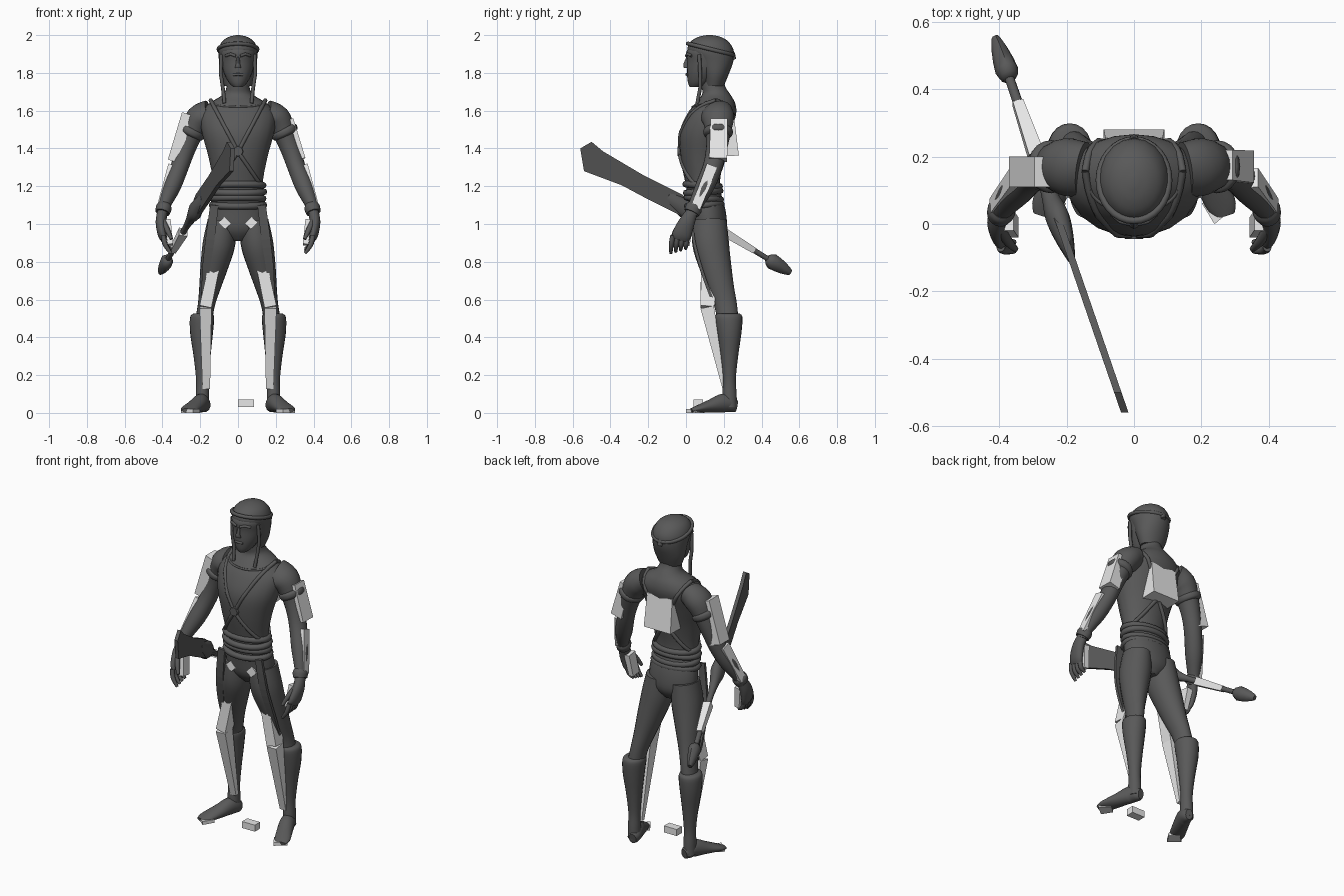
import bpy, bmesh, math
from mathutils import Vector

if "Cube" in bpy.data.objects:
    bpy.data.objects.remove(bpy.data.objects["Cube"], do_unlink=True)


def material(name, value):
    mat = bpy.data.materials.new(name)
    mat.use_nodes = True
    colour = (value, value, value, 1)
    mat.diffuse_color = colour
    node = next(n for n in mat.node_tree.nodes if n.type == "BSDF_PRINCIPLED")
    node.inputs["Base Color"].default_value = colour
    return mat


DARK = material("dark grey", 0.1)
PALE = material("pale grey", 0.8)


def finish(name, bm, mat, mirror=False, smooth=True):
    bmesh.ops.recalc_face_normals(bm, faces=bm.faces)
    mesh = bpy.data.meshes.new(name)
    bm.to_mesh(mesh)
    bm.free()
    mesh.materials.append(mat)
    if smooth:
        mesh.shade_smooth()
        mesh.set_sharp_from_angle(angle=math.radians(50))
    obj = bpy.data.objects.new(name, mesh)
    bpy.context.collection.objects.link(obj)
    if mirror:
        mod = obj.modifiers.new("mirror", "MIRROR")
        mod.use_mirror_merge = False
    return obj


def refine(rows, steps):
    """Catmull-Rom interpolation through all section values."""
    out = []
    for i in range(len(rows) - 1):
        a, b = rows[max(i - 1, 0)], rows[i]
        c, d = rows[i + 1], rows[min(i + 2, len(rows) - 1)]
        for k in range(steps):
            t = k / steps
            out.append([q + t / 2 * (r - p + t * (2 * p - 5 * q + 4 * r - s + t * (3 * (q - r) + s - p)))
                        for p, q, r, s in zip(a, b, c, d)])
    out.append(list(rows[-1]))
    return out


def loft(name, rows, mat=DARK, mirror=False, level=False, sides=20, steps=4):
    """Skin through sections (x, y, z, half width, half depth)."""
    rows = refine(rows, steps)
    pts = [Vector(r[:3]) for r in rows]
    bm = bmesh.new()
    rings = []
    turn = math.pi / 4 if sides == 4 else 0
    grow = math.sqrt(2) if sides == 4 else 1
    for i, row in enumerate(rows):
        along = pts[min(i + 1, len(pts) - 1)] - pts[max(i - 1, 0)]
        along = Vector((0, 0, 1)) if level else along.normalized()
        u = Vector((1, 0, 0))
        u = (u - along * u.dot(along)).normalized()
        v = along.cross(u)
        ring = []
        for k in range(sides):
            ang = math.tau * k / sides + turn
            ring.append(bm.verts.new(pts[i] + grow * (u * row[3] * math.cos(ang) + v * row[4] * math.sin(ang))))
        rings.append(ring)
    for a, b in zip(rings, rings[1:]):
        for k in range(sides):
            n = (k + 1) % sides
            bm.faces.new((a[k], a[n], b[n], b[k]))
    bm.faces.new(rings[0])
    bm.faces.new(rings[-1])
    return finish(name, bm, mat, mirror, sides > 4)


def block(name, start, end, mat=PALE, mirror=False):
    return loft(name, [start, end], mat, mirror, sides=4, steps=1)


def cord(name, points, radius, closed=False, mirror=False):
    curve = bpy.data.curves.new(name, "CURVE")
    curve.dimensions = "3D"
    curve.bevel_depth = radius
    curve.bevel_resolution = 2
    curve.use_fill_caps = True
    spline = curve.splines.new("POLY")
    spline.points.add(len(points) - 1)
    for p, co in zip(spline.points, points):
        p.co = (*co, 1)
    spline.use_cyclic_u = closed
    curve.materials.append(DARK)
    obj = bpy.data.objects.new(name, curve)
    bpy.context.collection.objects.link(obj)
    if mirror:
        obj.modifiers.new("mirror", "MIRROR")
    return obj


def hoop(name, y, z, rx, ry, radius, tilt=0):
    angles = [math.tau * k / 32 for k in range(32)]
    cord(name, [(rx * math.cos(a), y + ry * math.sin(a), z + tilt * math.sin(a)) for a in angles], radius, True)


# Torso and neck
torso = [(0, .13, .91, .04, .05), (0, .125, .97, .14, .09), (0, .115, 1.07, .15, .095),
         (0, .09, 1.2, .13, .09), (0, .085, 1.35, .155, .115), (0, .1, 1.48, .19, .135),
         (0, .135, 1.58, .2, .13), (0, .155, 1.64, .15, .105), (0, .16, 1.685, .08, .075),
         (0, .145, 1.73, .06, .062), (0, .135, 1.8, .055, .06)]
loft("torso", torso, level=True)

# Head, face and hair
loft("head", [(0, .05, 1.725, .025, .03), (0, .07, 1.75, .05, .06), (0, .09, 1.8, .075, .085),
              (0, .115, 1.86, .09, .11), (0, .12, 1.92, .095, .115), (0, .125, 1.98, .05, .06)], level=True)
loft("hair", [(0, .15, 1.73, .07, .05), (0, .155, 1.79, .092, .07), (0, .15, 1.86, .1, .1),
              (0, .13, 1.92, .104, .122), (0, .125, 1.965, .085, .1), (0, .125, 1.99, .05, .06),
              (0, .125, 2, .01, .015)], level=True)
loft("nose", [(0, .012, 1.885, .008, .01), (0, 0, 1.845, .012, .014), (0, .003, 1.825, .018, .014)], level=True, sides=8)
cord("brows", [(.012, .002, 1.89), (.04, .008, 1.9), (.065, .03, 1.89)], .008, mirror=True)
cord("lips", [(-.025, .012, 1.79), (0, .003, 1.792), (.025, .012, 1.79)], .007)
cord("side_locks", [(.088, .07, 1.9), (.092, .075, 1.8), (.08, .075, 1.72), (.072, .06, 1.64)], .01, mirror=True)
hoop("headband", .13, 1.925, .103, .12, .011, -.03)
loft("headband_knot", [(0, .24, 1.9, .02, .02), (0, .255, 1.87, .015, .012)], sides=8)

# Arms with bands and cuffs
loft("arms", [(.15, .16, 1.58, .07, .09), (.205, .17, 1.555, .075, .085), (.245, .17, 1.48, .06, .066),
              (.28, .16, 1.39, .052, .055), (.31, .14, 1.3, .048, .052), (.35, .1, 1.2, .048, .05),
              (.39, .05, 1.1, .033, .037), (.4, .03, 1.05, .029, .034)], mirror=True)
loft("arm_bands", [(.238, .17, 1.505, .06, .066), (.243, .17, 1.495, .073, .078),
                   (.253, .17, 1.475, .07, .076), (.258, .17, 1.465, .056, .062)], mirror=True)
loft("wrist_cuffs", [(.39, .05, 1.1, .035, .038), (.393, .042, 1.085, .042, .045),
                     (.4, .03, 1.06, .038, .042)], mirror=True)

# Hands
loft("palms", [(.4, .03, 1.06, .028, .032), (.408, .005, 1.01, .028, .042),
               (.402, -.02, .95, .024, .05), (.392, -.03, .92, .018, .046)], mirror=True)
for i in range(4):
    y = -.07 + .026 * i
    loft("fingers_%d" % i, [(.396, y, .94, .013, .013), (.385, y - .008, .89, .013, .013),
                            (.355, y - .01, .845 + .008 * i, .008, .008)], mirror=True, sides=8)
loft("thumbs", [(.4, -.01, 1.02, .016, .016), (.375, -.05, .97, .015, .015),
                (.352, -.075, .92, .009, .009)], mirror=True, sides=8)

# Legs, boots and feet
loft("legs", [(.085, .125, 1.02, .075, .09), (.1, .13, .9, .086, .097), (.125, .155, .78, .074, .085),
              (.15, .185, .66, .056, .07), (.168, .21, .57, .045, .06), (.185, .225, .47, .045, .055)], mirror=True)
loft("boots", [(.187, .225, .525, .05, .06), (.19, .227, .505, .064, .072), (.193, .23, .42, .06, .063),
               (.19, .23, .3, .045, .046), (.188, .23, .18, .034, .034), (.188, .23, .1, .035, .038),
               (.188, .23, .03, .036, .04)], mirror=True, level=True)
loft("feet", [(.175, .268, .035, .022, .03), (.18, .245, .04, .036, .038), (.195, .2, .052, .042, .05),
              (.225, .13, .036, .045, .035), (.258, .06, .02, .045, .019), (.27, .025, .012, .03, .011)], mirror=True)

# Belt coils, buckle and hanging sashes
for i in range(4):
    hoop("belt_coil_%d" % i, .097 - .003 * i, 1.1 + .035 * i, .137 - .004 * (i % 2), .09, .018, .006 * (-1) ** i)
loft("buckle", [(0, -.01, 1.385, .032, .032), (0, -.045, 1.385, .026, .026)], sides=8, steps=1)
loft("sashes", [(.125, .025, 1.1, .022, .008), (.148, .04, .92, .024, .008),
                (.17, .085, .75, .02, .008), (.178, .15, .57, .015, .008)], mirror=True, sides=4)


# Chest and back straps that follow the torso surface
def on_torso(x, z, side):
    a, b = next((a, b) for a, b in zip(torso, torso[1:]) if a[2] <= z <= b[2])
    t = (z - a[2]) / (b[2] - a[2])
    y, rx, ry = (a[k] + t * (b[k] - a[k]) for k in (1, 3, 4))
    return x, y + side * ry * math.sqrt(max(0, 1 - (x / rx) ** 2)), z


for side, label in ((-1, "chest"), (1, "back")):
    path = []
    for k in range(25):
        t = k / 24
        z = 1.655 - .455 * t
        x = .145 * (1 - t / .6) if t < .6 else -.125 * (t - .6) / .4
        path.append(on_torso(x, z, side))
    cord(label + "_straps", path, .011, mirror=True)
collar = [on_torso(.13 * math.cos(a), 1.64 - .02 * math.sin(a), -1) for a in (math.pi * k / 16 for k in range(17))]
cord("collar", collar, .006)


# Sword, placed along a slanting line
def sword(y, half, depth=None):
    return (-.4 + (.52 - y) * .345, y, 1.08 - .61 * y, half, depth or half)


outline = [(-.56, 1.4), (-.5, 1.435), (-.44, 1.385), (-.22, 1.255), (-.02, 1.155), (.04, 1.1),
           (-.02, 1.04), (-.2, 1.13), (-.34, 1.205), (-.54, 1.28)]
bm = bmesh.new()
caps = [[bm.verts.new((sword(y, 1)[0] + s * .011, y, z)) for y, z in outline] for s in (-1, 1)]
for cap in caps:
    bm.faces.new(cap)
for k in range(len(outline)):
    n = (k + 1) % len(outline)
    bm.faces.new((caps[0][k], caps[0][n], caps[1][n], caps[1][k]))
finish("sword_blade", bm, DARK, smooth=False)
loft("sword_guard", [sword(-.1, .012, .03), sword(-.04, .028, .045), sword(.02, .036, .055),
                     sword(.08, .026, .03), sword(.15, .017)], sides=10)
loft("sword_handle", [sword(.1, .018), sword(.46, .014)], sides=10)
loft("sword_pommel", [sword(.43, .02), sword(.455, .035, .042), sword(.52, .024, .03), sword(.553, .012, .015)], sides=8, steps=2)
block("handle_block", sword(.2, .023), sword(.36, .016))

# Pale blocks fixed along the limbs and body
block("left_arm_block", (.262, .175, 1.55, .032, .045), (.322, .17, 1.34, .036, .048))
block("right_arm_block", (-.258, .155, 1.58, .04, .045), (-.335, .155, 1.33, .038, .045))
block("forearm_blocks", (.335, .135, 1.3, .035, .03), (.41, .05, 1.08, .02, .025), mirror=True)
block("hand_blocks", (.375, .01, 1.02, .018, .03), (.358, -.01, .89, .015, .03), mirror=True)
block("back_block", (0, .205, 1.36, .09, .075), (0, .2, 1.56, .085, .055))
block("hip_plates", (.055, .037, 1.02, .025, .006), (.085, .035, .99, .025, .006), mirror=True)
block("thigh_blocks", (.125, .13, .78, .03, .05), (.172, .112, .56, .032, .036), mirror=True)
block("shin_blocks", (.172, .112, .56, .032, .036), (.168, .205, .13, .02, .012), mirror=True)
block("toe_blocks", (.225, .08, .01, .03, .01), (.27, .025, .01, .04, .01), mirror=True)
block("loose_block", (.043, .04, .05, .043, .02), (.043, .09, .05, .043, .02))
